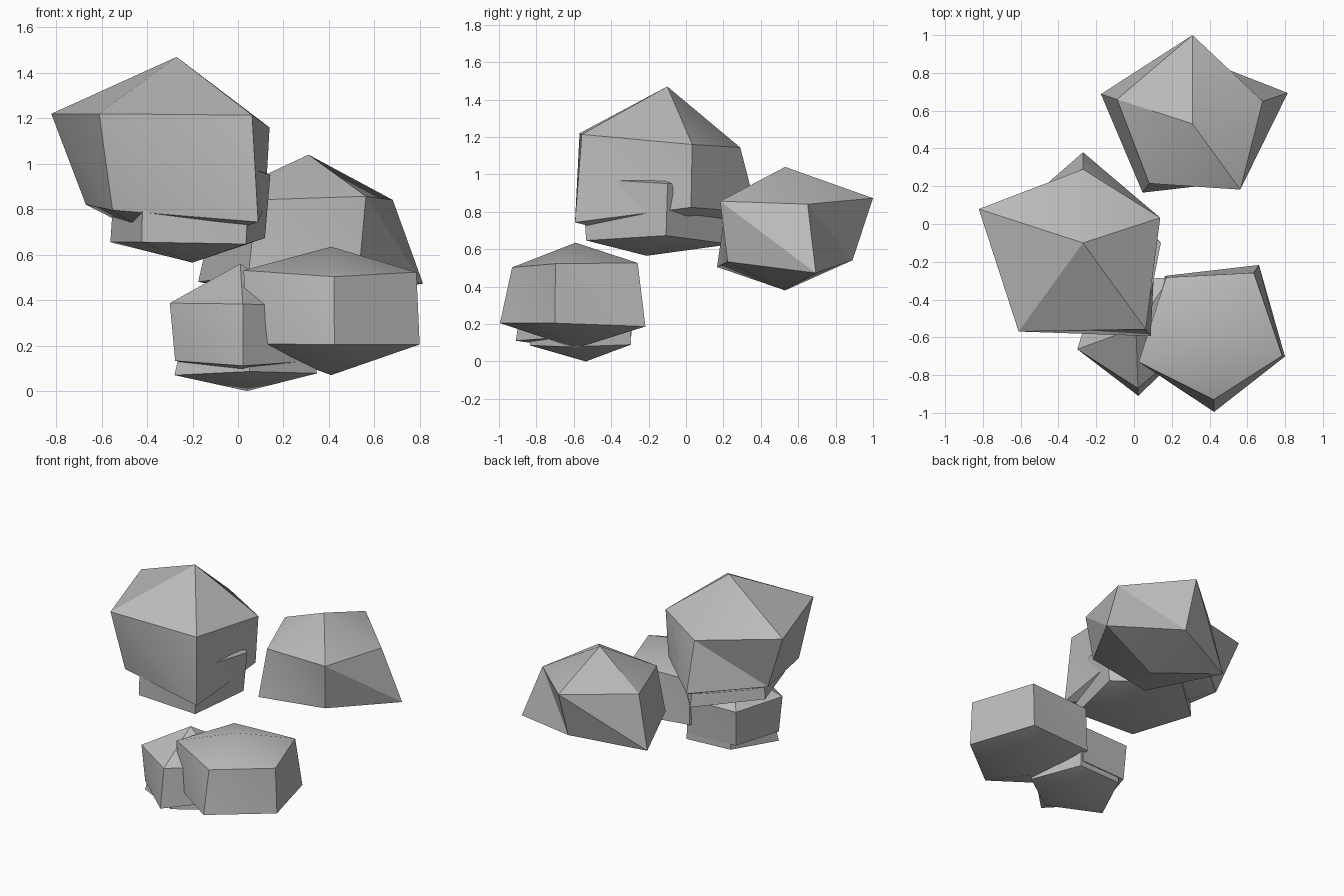
import bpy
import bmesh
from math import sin, cos, radians

SIDES = 5
SLOPE = 0.4  # height of a ring corner relative to its radius

default_cube = bpy.data.objects.get("Cube")
if default_cube:
    bpy.data.objects.remove(default_cube, do_unlink=True)

# Single stone colour
stone = bpy.data.materials.new("grey_stone")
stone.use_nodes = True
stone.diffuse_color = (0.5, 0.5, 0.5, 1)
stone.node_tree.nodes["Principled BSDF"].inputs["Base Color"].default_value = stone.diffuse_color
stone.node_tree.nodes["Principled BSDF"].inputs["Roughness"].default_value = 0.9


def add_ring(bm, center, turn, radii, slope):
    """Five corners, clockwise, each pushed out along its own ray."""
    x, y, z = center
    ring = []
    for i, radius in enumerate(radii):
        angle = radians(turn - i * 360 / SIDES)
        ring.append(bm.verts.new((x + radius * cos(angle),
                                  y + radius * sin(angle),
                                  z + radius * slope)))
    return ring


def add_rock(name, center, turn, upper_radii, lower_radii, rise, drop):
    """Faceted boulder: a peak, two five-sided rings and a bottom point."""
    bm = bmesh.new()
    x, y, z = center
    peak = bm.verts.new((x, y, z + rise))
    base = bm.verts.new((x, y, z - drop))
    upper = add_ring(bm, center, turn, upper_radii, SLOPE)
    lower = add_ring(bm, center, turn, lower_radii, -SLOPE)
    for i in range(SIDES):
        j = (i + 1) % SIDES
        bm.faces.new((peak, upper[j], upper[i]))
        bm.faces.new((upper[i], upper[j], lower[i]))
        bm.faces.new((upper[j], lower[j], lower[i]))
        bm.faces.new((base, lower[i], lower[j]))
    bmesh.ops.recalc_face_normals(bm, faces=bm.faces[:])
    mesh = bpy.data.meshes.new(name)
    bm.to_mesh(mesh)
    bm.free()
    mesh.materials.append(stone)
    rock = bpy.data.objects.new(name, mesh)
    bpy.context.collection.objects.link(rock)

    # Soft shading over shallow facets, crisp at real edges
    bpy.ops.object.select_all(action="DESELECT")
    rock.select_set(True)
    bpy.context.view_layer.objects.active = rock
    bpy.ops.object.shade_smooth_by_angle(angle=radians(30))


# Lone rock at the back
add_rock("back_rock", center=(0.31, 0.53, 0.685), turn=90,
         upper_radii=(0.47, 0.39, 0.43, 0.39, 0.42),
         lower_radii=(0.36, 0.53, 0.38, 0.45, 0.51),
         rise=0.355, drop=0.305)

# Large rock on the right, with a smaller one sunk into its underside
add_rock("large_rock", center=(-0.27, -0.1, 0.988), turn=90,
         upper_radii=(0.39, 0.43, 0.565, 0.58, 0.58),
         lower_radii=(0.48, 0.41, 0.61, 0.48, 0.42),
         rise=0.482, drop=0.37)
add_rock("large_rock_underside", center=(-0.2, -0.21, 0.807), turn=90,
         upper_radii=(0.38, 0.36, 0.43, 0.37, 0.36),
         lower_radii=(0.45, 0.335, 0.4, 0.38, 0.38),
         rise=0.28, drop=0.242)

# Wide rock at the front
add_rock("front_rock", center=(0.41, -0.59, 0.367), turn=56,
         upper_radii=(0.4, 0.39, 0.34, 0.41, 0.39),
         lower_radii=(0.45, 0.405, 0.405, 0.4, 0.4),
         rise=0.268, drop=0.297)

# Small rock beside it, resting on a smaller one
add_rock("small_rock", center=(0.01, -0.55, 0.255), turn=56,
         upper_radii=(0.32, 0.3, 0.32, 0.33, 0.32),
         lower_radii=(0.31, 0.31, 0.36, 0.305, 0.3),
         rise=0.305, drop=0.195)
add_rock("small_rock_underside", center=(0.04, -0.535, 0.206), turn=56,
         upper_radii=(0.28, 0.28, 0.28, 0.28, 0.27),
         lower_radii=(0.29, 0.32, 0.3, 0.34, 0.28),
         rise=0.25, drop=0.206)
